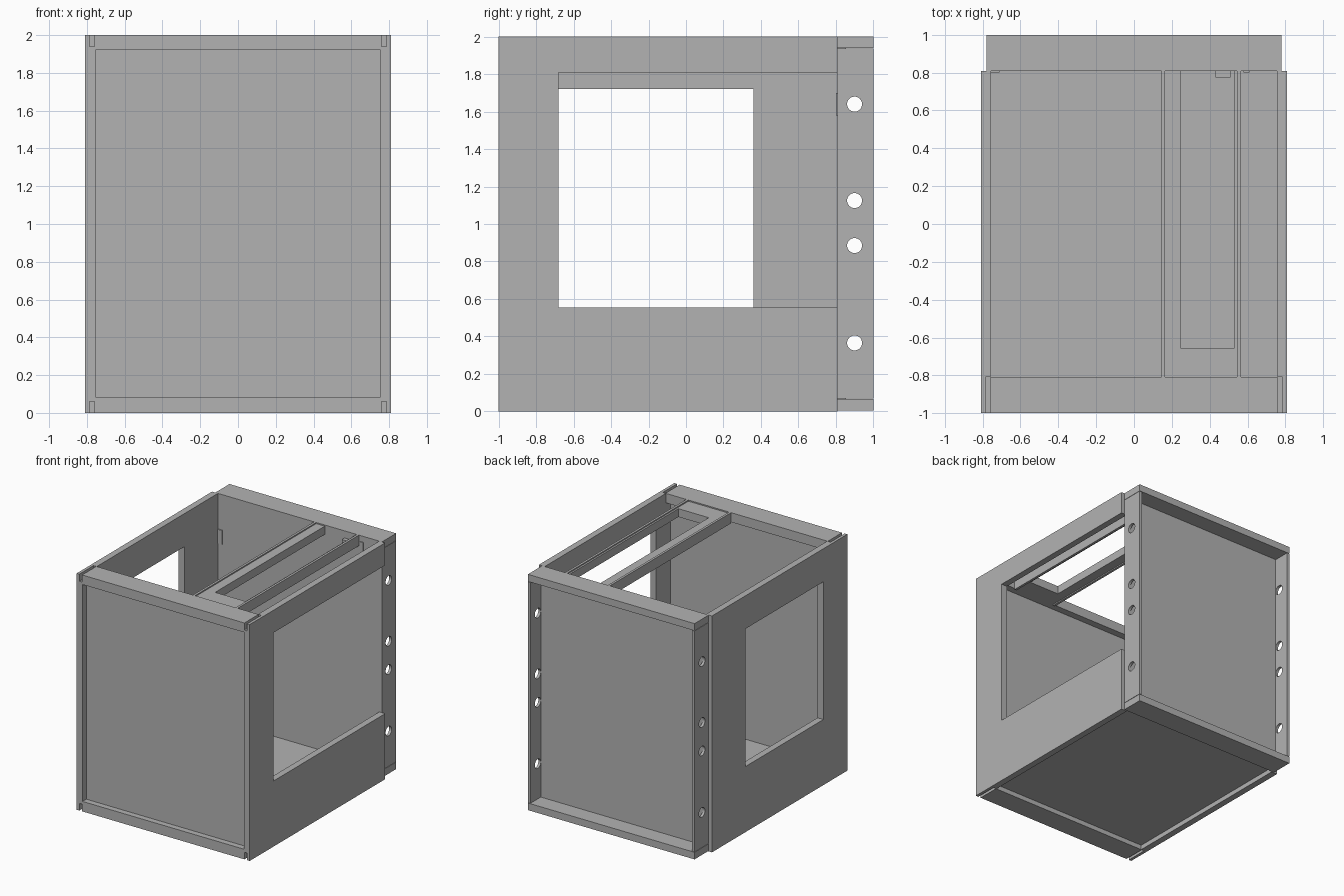
import bpy, bmesh, math
from mathutils import Matrix, Vector

cube = bpy.data.objects.get("Cube")
if cube:
    bpy.data.objects.remove(cube, do_unlink=True)

steel = bpy.data.materials.new("grey sheet metal")
steel.use_nodes = True
steel.diffuse_color = (0.45, 0.45, 0.45, 1)
steel.node_tree.nodes["Principled BSDF"].inputs["Base Color"].default_value = (0.45, 0.45, 0.45, 1)


def finish(name, bm):
    mesh = bpy.data.meshes.new(name)
    bm.to_mesh(mesh)
    bm.free()
    mesh.materials.append(steel)
    obj = bpy.data.objects.new(name, mesh)
    bpy.context.collection.objects.link(obj)
    return obj


def box(name, x, y, z):
    """Box from its (low, high) range on each axis."""
    bm = bmesh.new()
    size = [b - a for a, b in (x, y, z)]
    mid = Vector([(a + b) / 2 for a, b in (x, y, z)])
    bmesh.ops.create_cube(bm, size=1, matrix=Matrix.Translation(mid) @ Matrix.Diagonal((*size, 1)))
    return finish(name, bm)


def rod(name, x, y, z, radius):
    """Round cutter lying along x."""
    bm = bmesh.new()
    place = Matrix.Translation((x, y, z)) @ Matrix.Rotation(math.pi / 2, 4, 'Y')
    bmesh.ops.create_cone(bm, cap_ends=True, segments=32, radius1=radius, radius2=radius,
                          depth=0.2, matrix=place)
    return finish(name, bm)


def cut(obj, cutters):
    """Subtract the cutters, then discard them."""
    for c in cutters:
        c.hide_render = True
        mod = obj.modifiers.new("cut", 'BOOLEAN')
        mod.operation = 'DIFFERENCE'
        mod.solver = 'EXACT'
        mod.object = c
    bpy.context.view_layer.update()
    graph = bpy.context.evaluated_depsgraph_get()
    mesh = bpy.data.meshes.new_from_object(obj.evaluated_get(graph))
    obj.modifiers.clear()
    obj.data = mesh
    for c in cutters:
        bpy.data.objects.remove(c, do_unlink=True)


def span(side, a, b):
    return (a, b) if side > 0 else (-b, -a)


# Side walls with windows, corner relief slots and rear mounting flanges
for side, label, back, top in ((1, "left", 0.9, 1.81), (-1, "right", 0.36, 1.72)):
    wall = box(label + "_wall", span(side, 0.755, 0.81), (-1, 0.81), (0, 2))
    cutters = [box("window_cutter", span(side, 0.6, 0.9), (-0.68, back), (0.555, top))]
    for z in ((-0.1, 0.06), (1.94, 2.1)):
        cutters.append(box("slot_cutter", span(side, 0.74, 0.785), (-1.1, -0.81), z))
    cut(wall, cutters)
    flange = box(label + "_rear_flange", span(side, 0.757, 0.78), (0.81, 1), (0.068, 1.937))
    cut(flange, [rod("hole_cutter", side * 0.77, 0.9, z, 0.04)
                 for z in (0.365, 0.885, 1.125, 1.64)])

# Front panel set back inside its rim
box("front_panel", (-0.755, 0.755), (-0.95, -0.87), (0.05, 1.95))
box("front_top_rim", (-0.76, 0.76), (-1, -0.81), (1.92, 2))
box("front_bottom_rim", (-0.76, 0.76), (-1, -0.81), (0, 0.085))

# Rear panel with top and bottom flanges
box("rear_panel", (-0.757, 0.757), (0.81, 0.855), (0.03, 1.96))
box("rear_top_flange", (-0.78, 0.78), (0.81, 1), (1.94, 2))
box("rear_bottom_flange", (-0.78, 0.78), (0.81, 1), (0.005, 0.065))

# Floor raised above the lower rim
box("floor", (-0.757, 0.757), (-0.815, 0.815), (0.04, 0.085))

# Top tray, open towards the rear, between two thin rails
tray = box("top_tray", (0.16, 0.55), (-0.815, 0.812), (1.92, 1.99))
cut(tray, [box("tray_cutter", (0.245, 0.53), (-0.655, 0.9), (1.8, 2.1))])
for name, x in (("inner_rail", (0.145, 0.165)), ("outer_rail", (0.545, 0.565))):
    box(name, x, (-0.812, 0.812), (1.91, 2))

# Small tabs on the inner face of the rear panel
box("corner_tab", (-0.757, -0.71), (0.802, 0.812), (1.58, 1.70))
box("tray_tab", (0.43, 0.51), (0.775, 0.812), (1.88, 1.94))
box("outer_tab", (0.58, 0.61), (0.802, 0.812), (1.86, 1.95))
